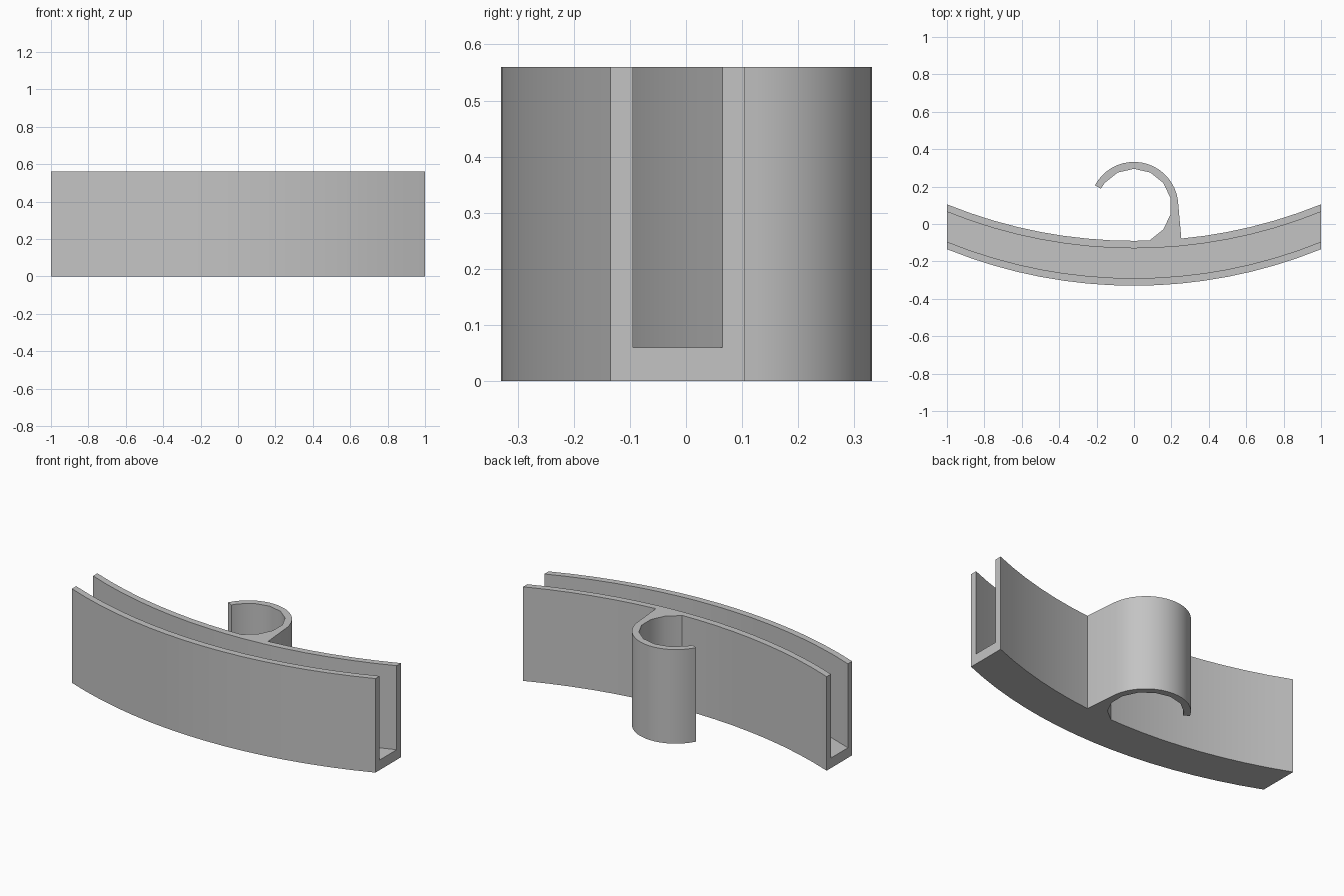
import bpy, bmesh, math
from mathutils import Vector

old = bpy.data.objects.get("Cube")
if old:
    bpy.data.objects.remove(old, do_unlink=True)

HEIGHT = 0.56
ARC_R = 2.66        # radius of the long curve
SEGMENTS = 16

grey = bpy.data.materials.new("plain grey")
grey.use_nodes = True
colour = (0.55, 0.55, 0.55, 1)
grey.diffuse_color = colour
grey.node_tree.nodes["Principled BSDF"].inputs["Base Color"].default_value = colour


def finish(bm, name):
    bmesh.ops.recalc_face_normals(bm, faces=bm.faces)
    mesh = bpy.data.meshes.new(name)
    bm.to_mesh(mesh)
    bm.free()
    obj = bpy.data.objects.new(name, mesh)
    bpy.context.collection.objects.link(obj)
    mesh.materials.append(grey)
    bpy.ops.object.select_all(action="DESELECT")
    obj.select_set(True)
    bpy.context.view_layer.objects.active = obj
    bpy.ops.object.shade_smooth_by_angle(angle=math.radians(28))
    return obj


def bow(x):
    return ARC_R - math.sqrt(ARC_R ** 2 - x ** 2)


# Curved channel: a U section swept along the bow
front, back, wall, floor = -0.33, -0.09, 0.04, 0.06
section = [(front, 0), (back, 0), (back, HEIGHT), (back - wall, HEIGHT),
           (back - wall, floor), (front + wall, floor),
           (front + wall, HEIGHT), (front, HEIGHT)]
bm = bmesh.new()
rings = []
for i in range(SEGMENTS + 1):
    x = -1 + 2 * i / SEGMENTS
    rings.append([bm.verts.new((x, y + bow(x), z)) for y, z in section])
for a, b in zip(rings, rings[1:]):
    for j in range(len(section)):
        k = (j + 1) % len(section)
        bm.faces.new((a[j], a[k], b[k], b[j]))
bm.faces.new(rings[0])
bm.faces.new(rings[-1])
finish(bm, "curved_channel")

# Hook: an open ring with a thick foot rooted in the back wall
CENTRE_Y = 0.095


def ring_point(radius, degrees):
    t = math.radians(degrees)
    return (radius * math.cos(t), CENTRE_Y + radius * math.sin(t))


TIP = 152
step = 360 / 14
outer = [ring_point(0.237, 8 + (TIP - 8) * i / 18) for i in range(19)]
inner = [ring_point(0.2, TIP)]
inner += [ring_point(0.2, 90 + step * k) for k in range(2, -7, -1)]
foot = [(0.09, -0.1), (0.253, -0.09), (0.253, back + bow(0.253))]
bm = bmesh.new()
base = bm.faces.new([bm.verts.new((x, y, 0)) for x, y in outer + inner + foot])
top = bmesh.ops.extrude_face_region(bm, geom=[base])["geom"]
bmesh.ops.translate(bm, vec=Vector((0, 0, HEIGHT)),
                    verts=[g for g in top if isinstance(g, bmesh.types.BMVert)])
finish(bm, "hook")
